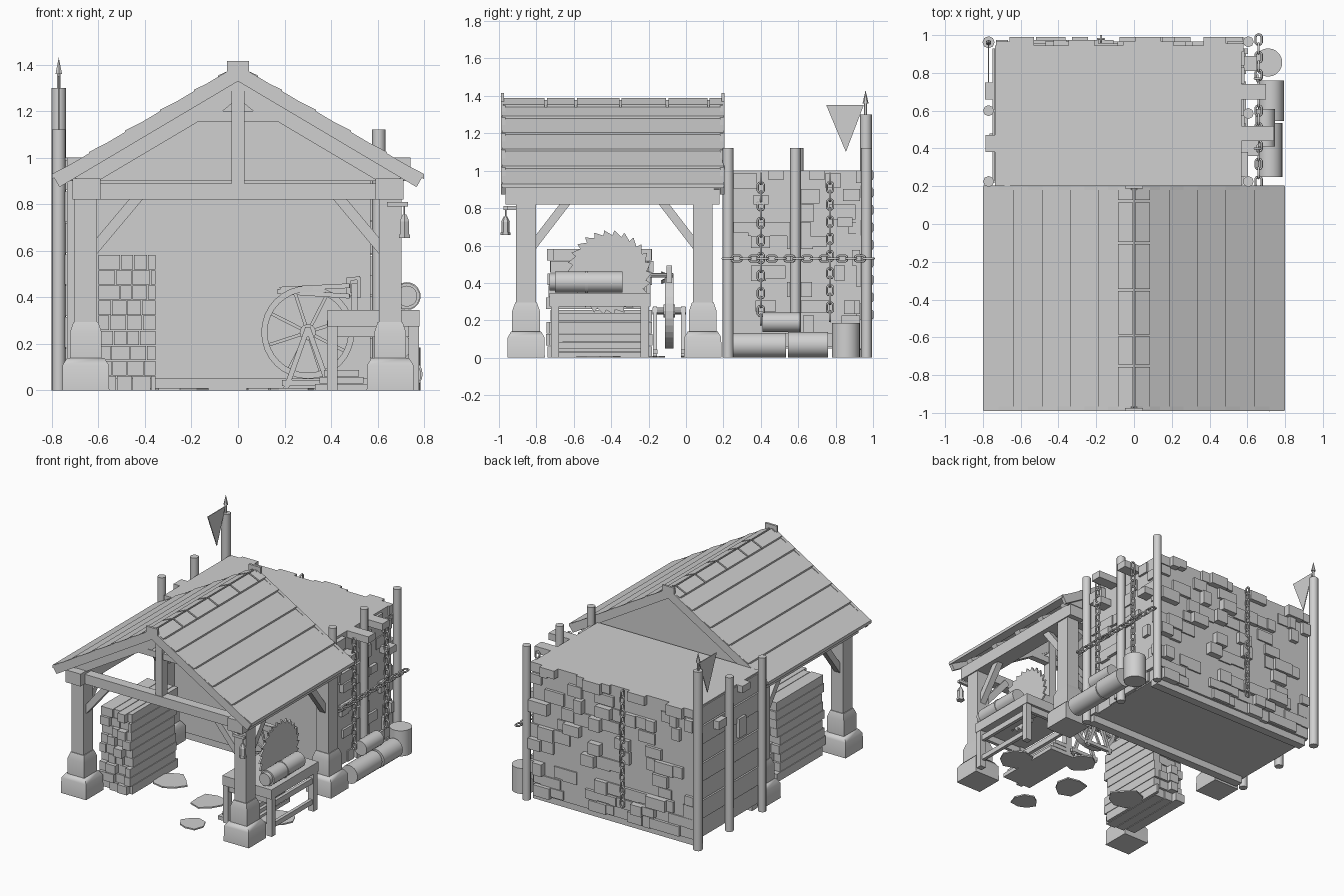
import bpy, bmesh, math, random
from mathutils import Vector, Matrix

random.seed(11)
R = random.uniform
cube = bpy.data.objects.get("Cube")
if cube:
    bpy.data.objects.remove(cube)

SHADE = (0.63, 0.63, 0.63, 1)
grey = bpy.data.materials.new("plain grey")
grey.use_nodes = True
grey.diffuse_color = SHADE
grey.node_tree.nodes["Principled BSDF"].inputs["Base Color"].default_value = SHADE


def finish(bm, name, smooth=0):
    bmesh.ops.recalc_face_normals(bm, faces=bm.faces)
    me = bpy.data.meshes.new(name)
    bm.to_mesh(me)
    bm.free()
    me.materials.append(grey)
    ob = bpy.data.objects.new(name, me)
    bpy.context.collection.objects.link(ob)
    if smooth:
        bpy.ops.object.select_all(action='DESELECT')
        ob.select_set(True)
        bpy.context.view_layer.objects.active = ob
        bpy.ops.object.shade_smooth_by_angle(angle=math.radians(smooth))


def box(bm, x0, x1, y0, y1, z0, z1):
    m = Matrix.Translation(((x0 + x1) / 2, (y0 + y1) / 2, (z0 + z1) / 2))
    bmesh.ops.create_cube(bm, size=1, matrix=m @ Matrix.Diagonal((x1 - x0, y1 - y0, z1 - z0, 1)))


def block(bm, x, y, w, d, z0, z1):
    box(bm, x - w, x + w, y - d, y + d, z0, z1)


def along(p, q):
    p, q = Vector(p), Vector(q)
    rot = (q - p).to_track_quat('Z', 'Y').to_matrix().to_4x4()
    return Matrix.Translation((p + q) / 2) @ rot, (q - p).length


def beam(bm, p, q, w, d):
    m, length = along(p, q)
    bmesh.ops.create_cube(bm, size=1, matrix=m @ Matrix.Diagonal((w, d, length, 1)))


def rod(bm, p, q, r, n=8, r2=None):
    m, length = along(p, q)
    bmesh.ops.create_cone(bm, cap_ends=True, segments=n, radius1=r, depth=length,
                          radius2=r if r2 is None else r2, matrix=m)


def prism(bm, pts, offset):
    face = bm.faces.new([bm.verts.new(p) for p in pts])
    ext = bmesh.ops.extrude_face_region(bm, geom=[face], use_keep_orig=True)["geom"]
    bmesh.ops.translate(bm, vec=offset, verts=[g for g in ext if isinstance(g, bmesh.types.BMVert)])


def loop_tube(bm, point, n, m):
    """Closed tube; point(i, j) gives the surface point."""
    g = [[bm.verts.new(point(i, j)) for j in range(m)] for i in range(n)]
    for i in range(n):
        for j in range(m):
            k, l = (i + 1) % n, (j + 1) % m
            bm.faces.new((g[i][j], g[k][j], g[k][l], g[i][l]))


def chain(name, p, q):
    bm = bmesh.new()
    m, length = along(p, q)
    count = int(length / 0.045)
    for c in range(count):
        t = m @ Matrix.Translation((0, 0, (c + .5) / count * length - length / 2)) \
            @ Matrix.Rotation(math.pi / 2 * (c % 2), 4, 'Z')

        def point(i, j):
            a, b = (i + .5) * math.tau / 10, j * math.tau / 6
            r = 0.017 + 0.006 * math.cos(b)
            stretch = 0.011 if math.sin(a) > 0 else -0.011
            return t @ Vector((r * math.cos(a), 0.006 * math.sin(b), r * math.sin(a) + stretch))
        loop_tube(bm, point, 10, 6)
    finish(bm, name, smooth=100)


# Storehouse body with sill joists
bm = bmesh.new()
box(bm, -.735, .57, .2, .945, .05, 1)
for y in (.24, .9):
    box(bm, -.72, .58, y - .03, y + .03, 0, .05)
finish(bm, "storehouse_body")


# Scattered stones standing proud of the back and the +x side
def stones(name, a0, a1, place, density):
    bm = bmesh.new()
    z = .04
    while z < .95:
        h = min(R(.07, .1), 1.0 - z)
        a = a0
        while a < a1 - .03:
            w = min(R(.05, .16), a1 - a)
            if random.random() < density:
                place(bm, a, a + w, z + R(0, .02), z + h, random.choice((.01, .02, .03, .045)))
            a += w
        z += h
    finish(bm, name)


stones("back_stones", -.73, .58, lambda bm, a, b, z, t, d: box(bm, a, b, .91, .945 + d, z, t), .52)
stones("side_stones", .25, .93, lambda bm, a, b, z, t, d: box(bm, .55, .572 + d * .7, a, b, z, t), .4)

# Side boards and brackets on the -x wall
bm = bmesh.new()
for i in range(7):
    box(bm, -.742 - .006 * (i % 2), -.72, .22, .93, .05 + i * .135, .18 + i * .135)
box(bm, -.765, -.72, .4, .48, .62, .76)
box(bm, -.79, -.72, .66, .75, .79, .85)
box(bm, -.785, -.72, .38, .47, .95, 1.0)
finish(bm, "side_boards")

# Wall poles
bm = bmesh.new()
for x, ys in ((-.77, (.225, .6)), (.605, (.225, .585, .965))):
    for y in ys:
        rod(bm, (x, y, 0), (x, y, 1.12), .029)
rod(bm, (-.77, .962, 0), (-.77, .962, 1.3), .032)
finish(bm, "wall_poles", smooth=50)

# Brackets that hold the chains
bm = bmesh.new()
for y, x, z in ((.7, .7, .95), (.48, .74, .95), (.4, .66, .82), (.85, .65, .7)):
    box(bm, .55, x, y - .04, y + .04, z, z + .05)
finish(bm, "wall_brackets")

chain("side_chain_a", (.655, .4, .18), (.655, .4, .98))
chain("side_chain_b", (.655, .77, .2), (.655, .77, .98))
chain("side_chain_across", (.66, .2, .53), (.66, 1.0, .53))
chain("back_chain", (-.175, .98, .16), (-.175, .98, 1.0))

# Pennant and spear tip
bm = bmesh.new()
rod(bm, (-.77, .96, 1.28), (-.77, .96, 1.38), .009, 6)
rod(bm, (-.77, .96, 1.36), (-.77, .96, 1.43), .016, 6, 0)
finish(bm, "spear_tip")
bm = bmesh.new()
prism(bm, [(-.773, .95, 1.35), (-.773, .75, 1.35), (-.773, .855, 1.1)], (.006, 0, 0))
finish(bm, "pennant")


# Porch posts on stepped stone feet
def foot(bm, x, y, levels):
    """Stack of square sections (half width, half depth, height) closed at both ends."""
    rings = [[bm.verts.new((x + a * w, y + b * d, z)) for a, b in ((-1, -1), (1, -1), (1, 1), (-1, 1))]
             for w, d, z in levels]
    bm.faces.new(rings[0])
    bm.faces.new(rings[-1])
    for lo, hi in zip(rings, rings[1:]):
        for i in range(4):
            j = (i + 1) % 4
            bm.faces.new((lo[i], lo[j], hi[j], hi[i]))


posts, feet, braces = bmesh.new(), bmesh.new(), bmesh.new()
for s in (-1, 1):
    x = .654 * s
    for y, d in ((-.855, 1), (.09, -1)):
        block(posts, x, y, .048, .053, .25, .9)
        foot(feet, x, y, ((.101, .1, 0), (.099, .098, .11), (.08, .08, .14)))
        foot(feet, x, y, ((.068, .074, .135), (.068, .074, .25), (.053, .058, .295)))
        beam(braces, (x, y + d * .03, .59), (x, y + d * .23, .85), .045, .045)
        beam(braces, (x - s * .03, y, .6), (x - s * .24, y, .85), .045, .045)
finish(posts, "porch_posts")
finish(feet, "post_feet", smooth=60)
finish(braces, "knee_braces")

# Roof frame: plates, ties, king posts, rafters and verge boards
SLOPE, TOP = .593, 1.4
bm = bmesh.new()


def rafter(y, reach, drop, w, d):
    for s in (-1, 1):
        beam(bm, (0, y, TOP - drop), (s * reach, y, TOP - drop - reach * SLOPE), w, d)


for y in (-.978, .193):
    rafter(y, .782, .037, .024, .06)
for y in (-.88, -.62, -.38, -.14, .1):
    rafter(y, .7, .067, .05, .05)
for s in (-1, 1):
    box(bm, s * .65 - .06, s * .65 + .06, -.965, .18, .82, .91)
for y in (-.88, .1):
    rafter(y, .68, .115, .045, .05)
    box(bm, -.7, .7, y - .035, y + .035, .82, .89)
    box(bm, -.027, .027, y - .03, y + .03, .88, 1.32)
    for s in (-1, 1):
        beam(bm, (0, y, 1.28), (s * .11, y, 1.19), .035, .04)
    box(bm, -.2, .2, y - .022, y + .022, 1.155, 1.2)
finish(bm, "roof_frame")
bm = bmesh.new()
prism(bm, [(-.72, .15, .9), (.72, .15, .9), (0, .15, 1.33)], (0, .035, 0))
finish(bm, "rear_gable")


# Lapped roof boards, the top row in short lengths over a backing board
def roof_board(s, x0, x1, y0, y1, drop=0):
    prof = ((x0, -.008), (x1, .004), (x1, -.018), (x0, -.028))
    prism(bm, [(s * x, y0, TOP - drop - x * SLOPE + dz) for x, dz in prof], (0, y1 - y0, 0))


bm = bmesh.new()
rows = (.085, .19, .335, .485, .64, .8)
joints = (-.985, -.75, -.59, -.35, -.1, .12, .2)
for s in (-1, 1):
    for x0, x1 in zip(rows, rows[1:]):
        roof_board(s, x0, x1, -.985, .2)
    roof_board(s, 0, .1, -.97, .19, .014)
    for a, b in zip(joints, joints[1:]):
        roof_board(s, .006, .085, a + .006, b - .006)
finish(bm, "roof_boards")

# End blocks on the ridge
bm = bmesh.new()
for y in (-.982, .197):
    block(bm, 0, y, .048, .008, 1.345, 1.415)
finish(bm, "ridge_end_blocks")

# Stacked lumber
bm = bmesh.new()
for row in range(9):
    z, x = row * .065, -.6
    while x < -.37:
        w = min(R(.05, .1), -.35 - x)
        box(bm, x, x + w - .004, -.72 + R(-.03, .02), -.2 + R(-.03, .03), z, z + .061)
        x += w
finish(bm, "lumber_stack")

# Saw bench with loose boards under it
bm = bmesh.new()
box(bm, .385, .78, -.73, -.19, .275, .345)
for x in (.405, .755):
    for y in (-.7, -.22):
        block(bm, x, y, .022, .022, 0, .3)
    box(bm, x - .012, x + .012, -.7, -.22, .2, .24)
    box(bm, x - .012, x + .012, -.7, -.22, .05, .085)
for y in (-.7, -.22):
    box(bm, .4, .76, y - .012, y + .012, .23, .3)
finish(bm, "saw_bench")
bm = bmesh.new()
for i in range(3):
    box(bm, .33 + .02 * i, .56 - .02 * i, -.7 + .02 * i, -.2, .03 * i, .03 * i + .027)
finish(bm, "loose_boards")

# Toothed saw blade
bm = bmesh.new()
teeth = 26
pts = []
for i in range(teeth):
    for f, r in ((0, .228), (.15, .2)):
        a = (i + f) * math.tau / teeth
        pts.append((.61, -.41 + r * math.cos(a), .455 + r * math.sin(a)))
prism(bm, pts, (.012, 0, 0))
finish(bm, "saw_blade")

# Logs: one on the bench, several beside the wall, one upright
bm = bmesh.new()
for p, q, r in (((.725, -.7, .405), (.725, -.34, .405), .056),
                ((.72, .25, .067), (.72, .535, .067), .066),
                ((.725, .545, .07), (.725, .76, .07), .068),
                ((.695, .41, .19), (.695, .61, .19), .052),
                ((.71, .855, 0), (.71, .855, .185), .075)):
    rod(bm, p, q, r, 20)
rod(bm, (.725, -.54, .405), (.725, -.525, .405), .06, 20)
rod(bm, (.725, -.73, .405), (.725, -.7, .405), .045, 20)
finish(bm, "logs", smooth=40)

# Drive wheel with spokes and trestle
bm = bmesh.new()
hub = Vector((.3, -.09, .25))
corners = ((-.013, -.022), (.013, -.022), (.013, .022), (-.013, .022))


def rim(i, j):
    a = i * math.tau / 32
    k, y = corners[j]
    return hub + Vector(((.187 + k) * math.cos(a), y, (.187 + k) * math.sin(a)))


loop_tube(bm, rim, 32, 4)
for i in range(8):
    a = (i + .4) * math.tau / 8
    beam(bm, hub, hub + Vector((math.cos(a), 0, math.sin(a))) * .18, .014, .014)
rod(bm, (.3, -.18, .25), (.3, .0, .25), .018, 10)
rod(bm, (.3, -.12, .25), (.3, -.06, .25), .035, 12)
for y in (-.165, -.015):
    for dx in (-.095, .095):
        beam(bm, (.3, y, .27), (.3 + dx, y, .005), .022, .022)
    box(bm, .19, .41, y - .012, y + .012, .02, .045)
finish(bm, "drive_wheel")

# Small drive frame and belt
bm = bmesh.new()
for x in (.475, .52):
    beam(bm, (x, -.09, .4), (x, -.09, .485), .018, .03)
for z in (.41, .475):
    beam(bm, (.47, -.09, z), (.525, -.09, z + .01), .03, .014)
rod(bm, (.5, -.2, .44), (.5, -.07, .44), .012, 8)
beam(bm, (.5, -.2, .34), (.5, -.2, .46), .025, .02)
finish(bm, "drive_frame")
bm = bmesh.new()
beam(bm, (.18, -.09, .435), (.48, -.13, .45), .006, .02)
beam(bm, (.17, -.09, .425), (.48, -.13, .405), .006, .02)
finish(bm, "drive_belt")

# Hanging lantern
bm = bmesh.new()
box(bm, .64, .73, -.975, -.955, .79, .81)
box(bm, .64, .66, -.975, -.85, .79, .81)
rod(bm, (.715, -.965, .75), (.715, -.965, .8), .004, 6)
rod(bm, (.715, -.965, .725), (.715, -.965, .755), .024, 6, .01)
rod(bm, (.715, -.965, .67), (.715, -.965, .725), .022, 6, .022)
rod(bm, (.715, -.965, .655), (.715, -.965, .67), .027, 6)
finish(bm, "lantern")

# Flat stepping stones
bm = bmesh.new()
for x, y, r in ((-.25, -.4, .115), (.13, -.52, .11), (.23, -.86, .09), (.66, -.46, .12), (.27, -.22, .11)):
    pts = []
    for i in range(8):
        a = i * math.tau / 8
        k = r * R(.8, 1.15)
        pts.append((x + k * math.cos(a), y + k * math.sin(a), 0))
    prism(bm, pts, (0, 0, .01))
finish(bm, "stepping_stones")
